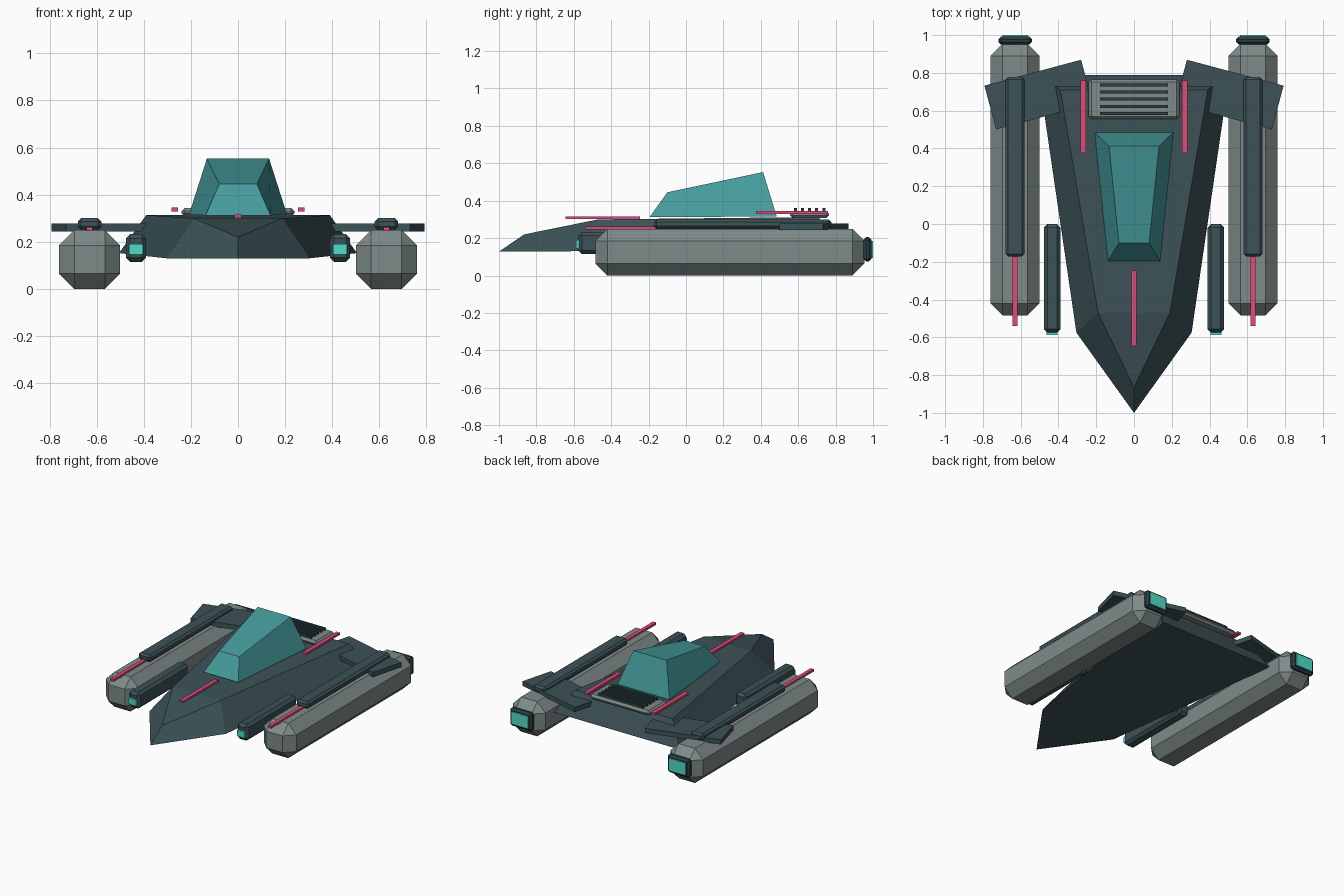
import bpy, bmesh, math

if "Cube" in bpy.data.objects:
    bpy.data.objects.remove(bpy.data.objects["Cube"])


def material(name, rgb):
    m = bpy.data.materials.new(name)
    m.diffuse_color = (*rgb, 1)
    m.use_nodes = True
    m.node_tree.nodes["Principled BSDF"].inputs["Base Color"].default_value = m.diffuse_color
    return m


DARK = material("dark_slate", (0.045, 0.085, 0.095))
BLACK = material("trim_dark", (0.025, 0.05, 0.056))
GREY = material("pod_grey", (0.21, 0.26, 0.25))
GLASS = material("canopy_teal", (0.06, 0.33, 0.33))
GLOW = material("glow_teal", (0.08, 0.72, 0.58))
PINK = material("pink_trim", (0.75, 0.07, 0.2))


def finish(name, bm, mat):
    bmesh.ops.recalc_face_normals(bm, faces=bm.faces)
    me = bpy.data.meshes.new(name)
    bm.to_mesh(me)
    bm.free()
    me.materials.append(mat)
    ob = bpy.data.objects.new(name, me)
    bpy.context.collection.objects.link(ob)
    return ob


def box(name, x, y, z, mat, bevel=0.0, turn=0.0):
    """Box from (min, max) ranges, optionally chamfered and turned about z."""
    bm = bmesh.new()
    bmesh.ops.create_cube(bm, size=1)
    for v in bm.verts:
        v.co.x *= x[1] - x[0]
        v.co.y *= y[1] - y[0]
        v.co.z *= z[1] - z[0]
    if bevel:
        bmesh.ops.bevel(bm, geom=bm.edges[:], offset=bevel, segments=1,
                        profile=0.5, affect='EDGES')
    ob = finish(name, bm, mat)
    ob.location = (sum(x) / 2, sum(y) / 2, sum(z) / 2)
    ob.rotation_euler.z = turn
    return ob


def pair(name, x, y, z, mat, bevel=0.0, turn=0.0):
    """Mirrored pair of boxes on both sides of the centre line."""
    box("right_" + name, x, y, z, mat, bevel, turn)
    box("left_" + name, (-x[1], -x[0]), y, z, mat, bevel, -turn)


def loft(name, lower, upper, mat):
    """Closed solid between two outlines with the same number of points."""
    bm = bmesh.new()
    a = [bm.verts.new(p) for p in lower]
    b = [bm.verts.new(p) for p in upper]
    n = len(a)
    bm.faces.new(a[::-1])
    bm.faces.new(b)
    for i in range(n):
        j = (i + 1) % n
        bm.faces.new((a[i], a[j], b[j], b[i]))
    return finish(name, bm, mat)


def mirrored(points):
    """Complete an outline from its right half by mirroring in x."""
    return points + [(-x, y, z) for x, y, z in reversed(points) if x > 0]


# Main hull: wedge with a pointed nose; the deck slope splits off as its own facet
bm = bmesh.new()
low = [bm.verts.new(p) for p in mirrored([(0, -1, 0.128), (0.305, -0.575, 0.13), (0.505, 0.79, 0.152)])]
top = [bm.verts.new(p) for p in mirrored([(0, -0.865, 0.22), (0.19, -0.47, 0.3), (0.39, 0.71, 0.313)])]
for i in range(5):
    j = (i + 1) % 5
    bm.faces.new((low[i], low[j], top[j], top[i]))
bm.faces.new(low[::-1])
bm.faces.new((top[0], top[1], top[4]))
bm.faces.new(top[1:])
finish("hull", bm, DARK)

# Canopy
loft("canopy",
     mirrored([(0.138, -0.195, 0.312), (0.208, 0.485, 0.316)]),
     mirrored([(0.08, -0.1, 0.445), (0.132, 0.412, 0.553)]), GLASS)

# Swept struts joining the pods to the hull
pair("strut", (0.24, 0.77), (0.565, 0.805), (0.243, 0.277), DARK, turn=math.radians(-15))

# Side pods with rear thrusters
pair("pod", (0.5, 0.76), (-0.485, 0.955), (0, 0.25), GREY, 0.065)
pair("thruster", (0.54, 0.718), (0.95, 0.992), (0.075, 0.205), BLACK, 0.014)
pair("thruster_glow", (0.562, 0.696), (0.98, 1.0), (0.095, 0.185), GLOW)

# Rails on top of the pods
pair("pod_rail", (0.58, 0.68), (-0.172, 0.778), (0.25, 0.3), DARK, 0.014)
pair("pod_stripe", (0.617, 0.643), (-0.54, -0.16), (0.245, 0.262), PINK)

# Forward guns beside the hull
pair("gun", (0.39, 0.476), (-0.575, 0.0), (0.115, 0.233), DARK, 0.018)
pair("gun_glow", (0.404, 0.462), (-0.588, -0.56), (0.145, 0.19), GLOW)

# Rear vent with slats
box("vent", (-0.24, 0.24), (0.555, 0.765), (0.308, 0.344), GREY, 0.014)
for i in range(5):
    y = 0.585 + i * 0.038
    box(f"vent_slat_{i + 1}", (-0.18, 0.18), (y - 0.008, y + 0.008), (0.335, 0.36), BLACK)

# Pink deck stripes
box("nose_stripe", (-0.014, 0.014), (-0.645, -0.245), (0.302, 0.315), PINK)
pair("deck_stripe", (0.254, 0.282), (0.375, 0.76), (0.329, 0.345), PINK)
